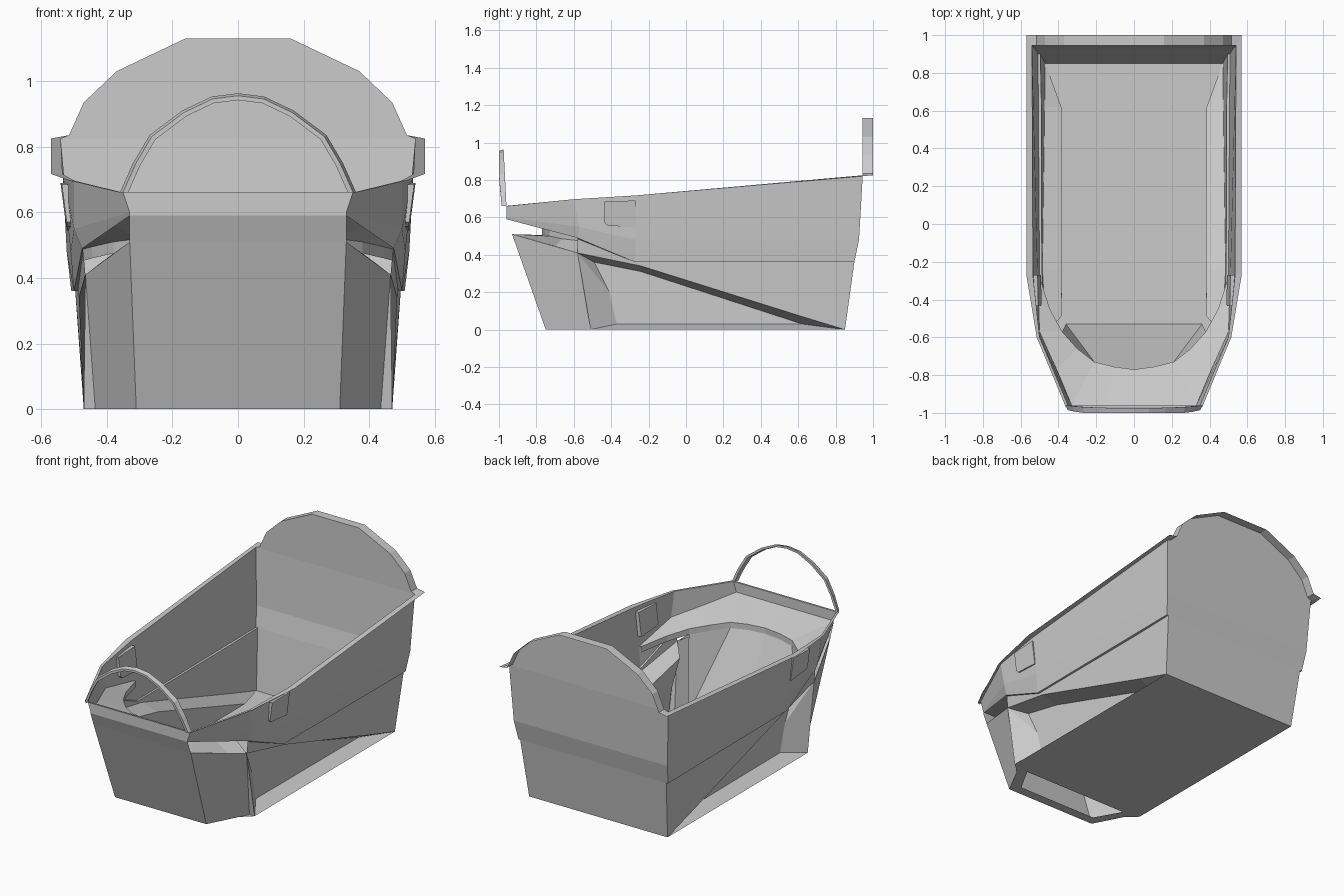
import bpy, bmesh, math
from mathutils import Vector

if "Cube" in bpy.data.objects:
    bpy.data.objects.remove(bpy.data.objects["Cube"])


def build(name, polys, mirror=True):
    """Mesh from polygons on the +x side, mirrored and welded."""
    bm = bmesh.new()
    for sx in ((1, -1) if mirror else (1,)):
        for p in polys:
            pts = []
            for x, y, z in p:
                v = Vector((sx * x, y, z))
                if not any((v - q).length < 1e-5 for q in pts):
                    pts.append(v)
            if len(pts) > 2:
                bm.faces.new([bm.verts.new(v) for v in pts])
    bmesh.ops.remove_doubles(bm, verts=bm.verts, dist=1e-4)
    bmesh.ops.recalc_face_normals(bm, faces=bm.faces)
    me = bpy.data.meshes.new(name)
    bm.to_mesh(me)
    bm.free()
    ob = bpy.data.objects.new(name, me)
    bpy.context.collection.objects.link(ob)
    return ob


def strip(a, b):
    return [(a[i], a[i + 1], b[i + 1], b[i]) for i in range(len(a) - 1)]


def shift(pts, dx=0, dy=0, dz=0):
    return [(x + dx, y + dy, z + dz) for x, y, z in pts]


def centre(p):
    return (0, p[1], p[2])


# Long lines of the hull side, back to front
flange = [(.57, 1, .825), (.57, -.27, .717), (.515, -.6, .697), (.36, -.972, .66)]
rim = [(.54, .945, .825), (.535, -.27, .717), (.5, -.6, .697), (.35, -.96, .66)]
belt = [(.522, .925, .48), (.51, -.27, .48), (.5, -.57, .55), (.33, -.96, .6)]
step = [(.508, .9, .36), (.5, -.27, .36), (.475, -.58, .49), (.33, -.96, .59)]
step_in = [(.496, .9, .36), (.49, .62, .36), (.488, -.27, .36), (.472, -.58, .485)]
chine = [(.47, .85, 0), (.473, .62, .07), (.485, -.24, .34), (.465, -.58, .41)]
recess = [(.465, .84, .002), (.385, .62, .03), (.38, -.24, .31), (.385, -.49, .36)]

# Upper hull sides, with the front band under the rim
upper = strip(rim, belt) + strip(belt, step)
upper += [(rim[3], belt[3], centre(belt[3]), centre(rim[3])),
          (belt[3], step[3], centre(step[3]), centre(belt[3]))]
build("upper_hull", upper)
build("rim_flange", strip(flange, rim) +
      [(flange[3], rim[3], centre(rim[3]), centre(flange[3]))])

# Lower sides with the wedge-shaped recess and sill
cap = [recess[3], (.385, -.41, .2), (.38, -.37, .03)]
foot = (.47, -.51, 0)
lower = strip(step_in, chine) + strip(chine, recess)
lower += [(step[0], step[1], step_in[2], step_in[1], step_in[0]),
          (step[1], step[2], step_in[3], step_in[2]),
          recess[1:] + cap[1:],
          (chine[3], cap[0], cap[1]), (chine[3], cap[1], cap[2], foot),
          (recess[0], recess[1], cap[2], foot, chine[0])]
build("lower_sides", lower)

# Back wall
back = [rim[0], belt[0], step[0], step_in[0], chine[0]]
build("back_wall", strip(back, [centre(p) for p in back]))

# Front panels
top_c, bot_c = (.33, -.93, .51), (.31, -.75, 0)
side_b = (.435, -.51, 0)
build("front_panels", [(top_c, bot_c, centre(bot_c), centre(top_c)),
                       (chine[3], top_c, bot_c, side_b), (chine[3], side_b, foot),
                       (step[3], top_c, centre(top_c), centre(step[3]))])

# Floor and the narrow frame in front of the slot
slot_b, slot_f = (.36, -.53, 0), (.27, -.69, 0)
build("floor", [(chine[0], foot, slot_b, centre(slot_b), centre(chine[0])),
                (foot, side_b, bot_c, slot_f, slot_b),
                (bot_c, centre(bot_c), centre(slot_f), slot_f)])

# Front deck with the rounded cut-out and its lip
outer = [belt[1], (.505, -.42, .515), belt[2], (.41, -.77, .575), belt[3],
         (.15, -.96, .6), (0, -.96, .6)]
inner = [(.5, -.28, .48), (.445, -.45, .495), (.38, -.57, .51), (.3, -.66, .52),
         (.21, -.73, .535), (.11, -.755, .54), (0, -.77, .54)]
lip = shift(inner, dz=-.035)
build("front_deck", strip(outer, inner) + strip(inner, lip))

# Shelf on the lower front and the sloping inner wall
shelf = [chine[3], (.42, -.7, .445), top_c, (.11, -.93, .51), (0, -.93, .51)]
build("shelf", strip(shelf, lip[2:]))
build("inner_front_wall", [(lip[4], lip[5], lip[6], centre(slot_b), slot_b),
                           (lip[2], lip[3], lip[4], slot_b)])

# Tall rounded backrest with a lip turned backwards
arch = [(0, .945, 1.13), (.16, .945, 1.13), (.37, .945, 1.03), (.47, .945, .935),
        (.515, .945, .835), (.54, .945, .825)]
edge = shift(arch, dy=.055)
edge[-1] = flange[0]
build("backrest", [arch + [(0, .945, .825)]] + strip(arch, edge))

# Front hoop, swept as a thin leaning band
prof = [(0, .963), (.08, .953), (.17, .91), (.27, .835), (.32, .75), (.36, .66)]


def hoop_line(scale, front):
    out = []
    for x, z in prof:
        t = (z - .66) / .303
        y = -.985 - .015 * min(1, t * 2) if front else -.96 - .015 * t
        out.append((x * scale, y, .66 + (z - .66) * scale))
    return out


of, ob_, i_f, ib = (hoop_line(s, f) for s, f in
                    ((.975, True), (1, False), (.93, True), (.955, False)))
build("front_hoop", strip(of, ob_) + strip(ob_, ib) + strip(ib, i_f) + strip(i_f, of))

# Small pads on the side walls
pad = [(.533, -.27, .69), (.529, -.435, .685), (.514, -.435, .57),
       (.512, -.42, .557), (.514, -.27, .545)]
pad_out, pad_in = shift(pad, dx=.008), shift(pad, dx=-.022)
build("side_pads", [pad_out, pad_in] +
      strip(pad_out + pad_out[:1], pad_in + pad_in[:1]))
